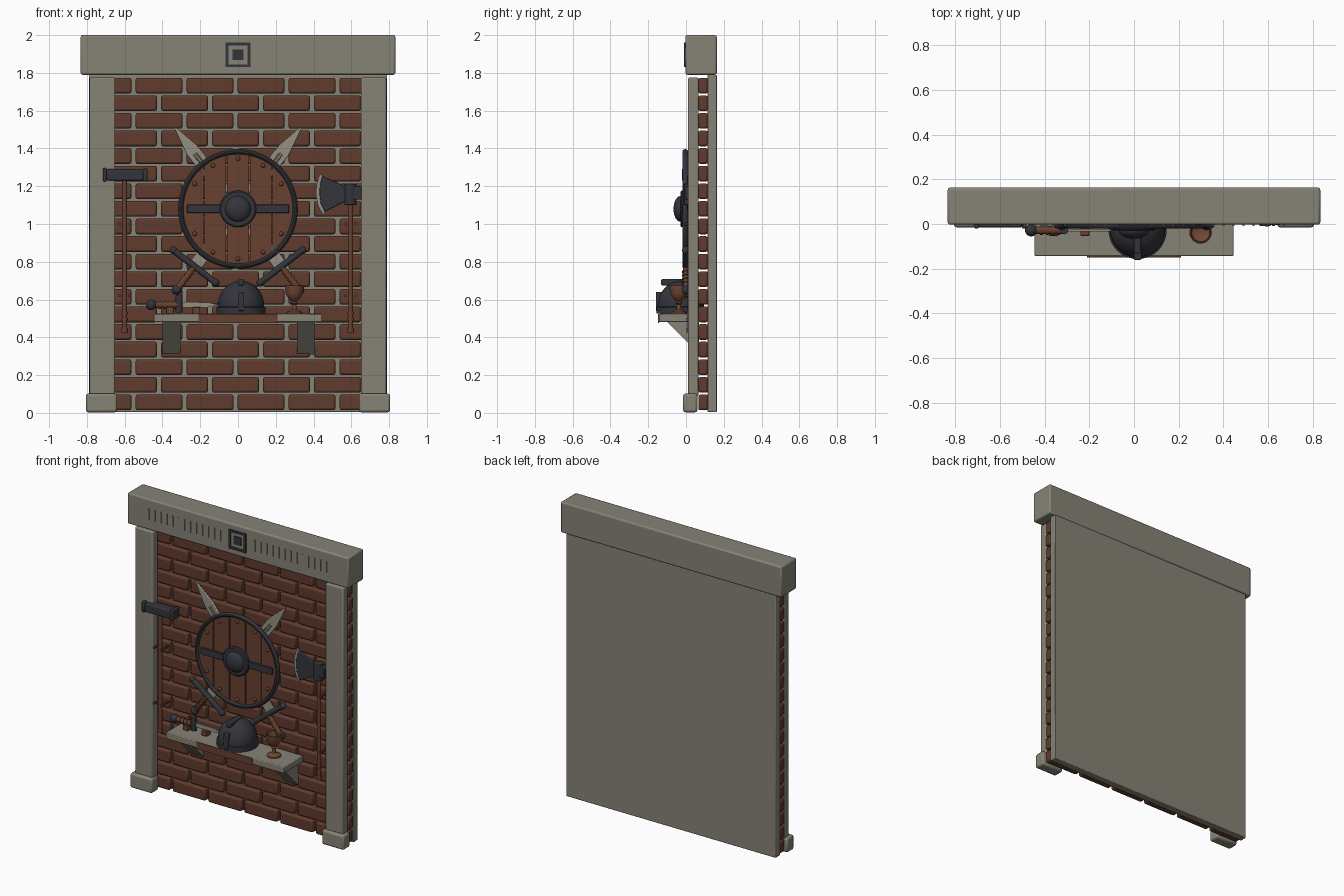
import bpy, bmesh, math
from mathutils import Vector, Matrix

old = bpy.data.objects.get("Cube")
if old:
    bpy.data.objects.remove(old, do_unlink=True)


def material(name, r, g, b, rough=0.8):
    m = bpy.data.materials.new(name)
    m.use_nodes = True
    m.diffuse_color = (r, g, b, 1)
    shader = m.node_tree.nodes["Principled BSDF"]
    shader.inputs["Base Color"].default_value = (r, g, b, 1)
    shader.inputs["Roughness"].default_value = rough
    return m


STONE = material("stone", 0.24, 0.225, 0.18)
BRICK = material("brick", 0.115, 0.043, 0.027)
WOOD = material("wood", 0.14, 0.053, 0.03)
IRON = material("dark iron", 0.034, 0.035, 0.043, 0.5)
STEEL = material("pale steel", 0.3, 0.28, 0.23, 0.5)
COPPER = material("copper", 0.17, 0.065, 0.035, 0.5)
made = []


def finish(name, bm, mat, bevel=0):
    bmesh.ops.recalc_face_normals(bm, faces=bm.faces)
    mesh = bpy.data.meshes.new(name)
    bm.to_mesh(mesh)
    bm.free()
    mesh.materials.append(mat)
    ob = bpy.data.objects.new(name, mesh)
    bpy.context.collection.objects.link(ob)
    if bevel:
        mod = ob.modifiers.new("bevel", 'BEVEL')
        mod.width, mod.segments = bevel, 2
    made.append(ob)
    return ob


def add_box(bm, x0, x1, y0, y1, z0, z1):
    size = Matrix.Diagonal((x1 - x0, y1 - y0, z1 - z0, 1))
    place = Matrix.Translation(((x0 + x1) / 2, (y0 + y1) / 2, (z0 + z1) / 2))
    bmesh.ops.create_cube(bm, size=1, matrix=place @ size)


def boxes(name, mat, bevel, *items):
    bm = bmesh.new()
    for item in items:
        add_box(bm, *item)
    return finish(name, bm, mat, bevel)


def rod(name, a, b, r, mat, sides=16, bevel=0):
    a, b = Vector(a), Vector(b)
    turn = (b - a).to_track_quat('Z', 'Y').to_matrix().to_4x4()
    bm = bmesh.new()
    bmesh.ops.create_cone(bm, cap_ends=True, segments=sides, radius1=r, radius2=r,
                          depth=(b - a).length, matrix=Matrix.Translation((a + b) / 2) @ turn)
    return finish(name, bm, mat, bevel)


def ball(name, at, r, mat):
    bm = bmesh.new()
    bmesh.ops.create_uvsphere(bm, u_segments=16, v_segments=10, radius=r,
                              matrix=Matrix.Translation(at))
    return finish(name, bm, mat)


def prism(name, outlines, y0, y1, mat, bevel=0):
    """Extrude x-z outlines from y0 to y1."""
    bm = bmesh.new()
    for pts in outlines:
        face = bm.faces.new([bm.verts.new((x, y0, z)) for x, z in pts])
        new = bmesh.ops.extrude_face_region(bm, geom=[face])["geom"]
        bmesh.ops.translate(bm, vec=(0, y1 - y0, 0),
                            verts=[v for v in new if isinstance(v, bmesh.types.BMVert)])
    return finish(name, bm, mat, bevel)


def lathe(name, profile, at, mat, forward=False, steps=40):
    """Spin a radius-height profile about z, or about -y when forward."""
    bm = bmesh.new()
    verts = [bm.verts.new((r, 0, h)) for r, h in profile]
    edges = [bm.edges.new(pair) for pair in zip(verts, verts[1:])]
    bmesh.ops.spin(bm, geom=verts + edges, cent=(0, 0, 0), axis=(0, 0, 1),
                   angle=math.tau, steps=steps)
    bmesh.ops.remove_doubles(bm, verts=bm.verts, dist=0.0001)
    turn = Matrix.Rotation(math.pi / 2, 4, 'X') if forward else Matrix()
    bm.transform(Matrix.Translation(at) @ turn)
    return finish(name, bm, mat)


# Stone frame
boxes("back_slab", STONE, 0.004, (-0.79, 0.79, 0.115, 0.163, 0.005, 1.79))
boxes("lintel", STONE, 0.01, (-0.833, 0.833, -0.003, 0.163, 1.79, 2.0))
for s, side in ((1, "left"), (-1, "right")):
    xs = sorted((s * 0.65, s * 0.785))
    boxes(side + "_pillar", STONE, 0.008, (*xs, 0.01, 0.066, 0.09, 1.775))
    xs = sorted((s * 0.64, s * 0.805))
    boxes(side + "_pillar_base", STONE, 0.012, (*xs, -0.015, 0.06, 0.003, 0.102))
    # Plain carved uprights on the lintel
    boxes(side + "_lintel_carving", STONE, 0,
          *[(s * 0.4 + i * 0.045 - 0.004, s * 0.4 + i * 0.045 + 0.004, -0.008, 0, 1.86, 1.935)
            for i in range(-6, 7)])
boxes("lintel_plaque", IRON, 0, (-0.065, -0.05, -0.01, 0, 1.83, 1.96),
      (0.05, 0.065, -0.01, 0, 1.83, 1.96), (-0.05, 0.05, -0.01, 0, 1.83, 1.845),
      (-0.05, 0.05, -0.01, 0, 1.945, 1.96), (-0.028, 0.028, -0.008, 0, 1.867, 1.923))

# Running-bond brick wall
rows, pitch = 19, 0.27
step = 1.77 / rows
courses = []
for row in range(rows):
    z = 0.01 + row * step
    start = -0.013 - (row % 2) * pitch / 2
    for i in range(-4, 5):
        x0 = max(-0.79, start + i * pitch + 0.011)
        x1 = min(0.79, start + (i + 1) * pitch - 0.011)
        if x1 - x0 > 0.03:
            courses.append((x0, x1, 0.065, 0.116, z + 0.004, z + step - 0.006))
boxes("brick_wall", BRICK, 0.011, *courses)

# Round shield
cz, radius = 1.08, 0.303
planks = []
for i in range(5):
    x0, x1 = -0.3 + i * 0.12 + 0.003, -0.18 + i * 0.12 - 0.003
    xs = [x0 + (x1 - x0) * k / 6 for k in range(7)]
    arc = [(x, math.sqrt(radius ** 2 - x * x)) for x in xs]
    planks.append([(x, cz + h) for x, h in arc] + [(x, cz - h) for x, h in reversed(arc)])
prism("shield_planks", planks, -0.006, 0.012, WOOD)
lathe("shield_rim", [(0.303 + 0.014 * math.cos(a), 0.016 * math.sin(a))
                     for a in [k * math.tau / 10 for k in range(11)]],
      (0, -0.004, cz), IRON, True, 64)
boxes("shield_band", IRON, 0.003, (-0.27, 0.27, -0.02, 0, cz - 0.022, cz + 0.022))
lathe("shield_boss", [(0, 0), (0.097, 0), (0.097, 0.014), (0.09, 0.02), (0.07, 0.02)]
      + [(0.068 * math.cos(a), 0.02 + 0.036 * math.sin(a))
         for a in [k * math.pi / 12 for k in range(7)]], (0, -0.01, cz), IRON, True)
for k in range(12):
    a = (k + 0.0) * math.tau / 12
    if k % 6:
        ball("shield_rivet", (0.265 * math.cos(a), -0.007, cz + 0.265 * math.sin(a)), 0.012, WOOD)

# Crossed swords behind the shield
for s, side in ((1, "left"), (-1, "right")):
    tip, guard = Vector((0.345, 1.525)), Vector((-0.23, 0.775))
    along = (tip - guard).normalized()
    across = Vector((along.y, -along.x))

    def sword_point(t, w=0):
        p = guard + along * t + across * w
        return (s * p.x, p.y)

    def deep(t, w=0, y=0.0):
        x, z = sword_point(t, w)
        return (x, y, z)

    length = (tip - guard).length
    prism(side + "_sword_blade", [[sword_point(0, -0.035), sword_point(length - 0.17, -0.037),
          sword_point(length), sword_point(length - 0.17, 0.037), sword_point(0, 0.035)]],
          0.024, 0.04, STEEL, 0.005)
    for w in (-0.008, 0.008):
        rod(side + "_sword_ridge", deep(0.1, w, 0.024), deep(length - 0.19, w, 0.024),
            0.004, STONE, 8)
    rod(side + "_sword_guard", deep(0, -0.14), deep(0, 0.14), 0.017, IRON)
    for w in (-0.14, 0.14):
        ball(side + "_guard_end", deep(0, w), 0.021, IRON)
    rod(side + "_sword_grip", deep(0), deep(-0.145), 0.015, WOOD)
    for i in range(5):
        rod(side + "_grip_wrap", deep(-0.03 - i * 0.024), deep(-0.042 - i * 0.024), 0.02, WOOD)
    ball(side + "_sword_pommel", deep(-0.155), 0.027, IRON)

# Shelf with brackets and front plate
boxes("shelf", STONE, 0.005, (-0.445, 0.445, -0.143, 0.066, 0.48, 0.525))
boxes("shelf_plate", WOOD, 0, (-0.21, 0.21, -0.149, -0.142, 0.477, 0.524))
for x in (-0.353, 0.36):
    bm = bmesh.new()
    ends = [bm.faces.new([bm.verts.new((x + d, y, z)) for y, z in
                          ((-0.1, 0.482), (0.07, 0.482), (0.07, 0.31))]) for d in (-0.048, 0.048)]
    bmesh.ops.bridge_loops(bm, edges=[e for f in ends for e in f.edges])
    finish("shelf_bracket", bm, STONE)

# Helmet
hx, hy = 0.016, -0.027
lathe("helmet", [(0, 0), (0.13, 0), (0.13, 0.032), (0.122, 0.036)]
      + [(0.122 * math.cos(a), 0.04 + 0.132 * math.sin(a))
         for a in [k * math.pi / 20 for k in range(11)]], (hx, hy, 0.527), IRON)
boxes("helmet_nose_guard", IRON, 0.004, (hx - 0.017, hx + 0.017, hy - 0.133, hy - 0.09, 0.54, 0.64))
boxes("helmet_crest", IRON, 0.006, (hx - 0.015, hx + 0.015, hy - 0.105, hy + 0.03, 0.675, 0.708))

# Goblet
lathe("goblet", [(0, 0), (0.045, 0), (0.044, 0.008), (0.014, 0.022), (0.011, 0.05), (0.02, 0.056),
                 (0.011, 0.064), (0.03, 0.08), (0.046, 0.105), (0.05, 0.15), (0.045, 0.15),
                 (0.04, 0.11), (0, 0.09)], (0.298, -0.038, 0.525), COPPER, steps=28)

# Dagger resting on two stands
dy, dz = -0.028, 0.572
ball("dagger_pommel", (-0.46, dy, dz), 0.028, IRON)
rod("dagger_grip", (-0.45, dy, dz), (-0.32, dy, dz), 0.016, WOOD)
for i in range(4):
    x = -0.42 + i * 0.026
    rod("dagger_wrap", (x, dy, dz), (x + 0.012, dy, dz), 0.021, WOOD)
rod("dagger_guard", (-0.312, dy, dz - 0.04), (-0.312, dy, dz + 0.05), 0.018, IRON)
prism("dagger_blade", [[(-0.3, dz - 0.015), (-0.16, dz - 0.013), (-0.1, dz), (-0.16, dz + 0.013),
                        (-0.3, dz + 0.015)]], dy - 0.005, dy + 0.005, STEEL)
for x in (-0.36, -0.22):
    boxes("dagger_stand", WOOD, 0.003, (x - 0.02, x + 0.02, dy - 0.025, dy + 0.02, 0.525, 0.56))


def hung_handle(name, x, top):
    rod(name + "_handle", (x, 0.02, 0.43), (x, 0.02, top), 0.013, WOOD)
    rod(name + "_end_cap", (x, 0.02, 0.425), (x, 0.02, 0.45), 0.018, WOOD)
    for z in (0.49, 0.52):
        rod(name + "_handle_ring", (x, 0.02, z), (x, 0.02, z + 0.012), 0.017, WOOD)
    for z in (0.62, 1.0):
        for d in (-0.027, 0.027):
            rod(name + "_peg", (x + d, 0.075, z), (x + d, -0.008, z), 0.008, WOOD, 10)


# War hammer
hung_handle("hammer", -0.6, 1.24)
boxes("hammer_head", IRON, 0.008, (-0.695, -0.5, -0.016, 0.052, 1.23, 1.29))
boxes("hammer_caps", IRON, 0.006, (-0.715, -0.695, -0.02, 0.056, 1.225, 1.296),
      (-0.502, -0.48, -0.02, 0.056, 1.225, 1.296))

# Axe
hung_handle("axe", 0.597, 1.2)
rod("axe_socket", (0.595, 0.02, 1.1), (0.595, 0.02, 1.215), 0.032, IRON, 16, 0.004)
boxes("axe_poll", IRON, 0.004, (0.61, 0.655, -0.005, 0.045, 1.13, 1.2))
inner = [(0.447, 1.255), (0.434, 1.21), (0.431, 1.16), (0.438, 1.11), (0.46, 1.065)]
outer = [(0.432, 1.265), (0.416, 1.21), (0.412, 1.16), (0.422, 1.1), (0.452, 1.045)]
prism("axe_blade", [inner + [(0.57, 1.12), (0.57, 1.2)]], 0.006, 0.034, IRON, 0.003)
prism("axe_edge", [inner + outer[::-1]], 0.012, 0.028, STEEL)

# Smooth shading with sharp edges kept
bpy.ops.object.select_all(action='DESELECT')
for ob in made:
    ob.select_set(True)
bpy.context.view_layer.objects.active = made[0]
bpy.ops.object.shade_smooth_by_angle(angle=math.radians(35))
